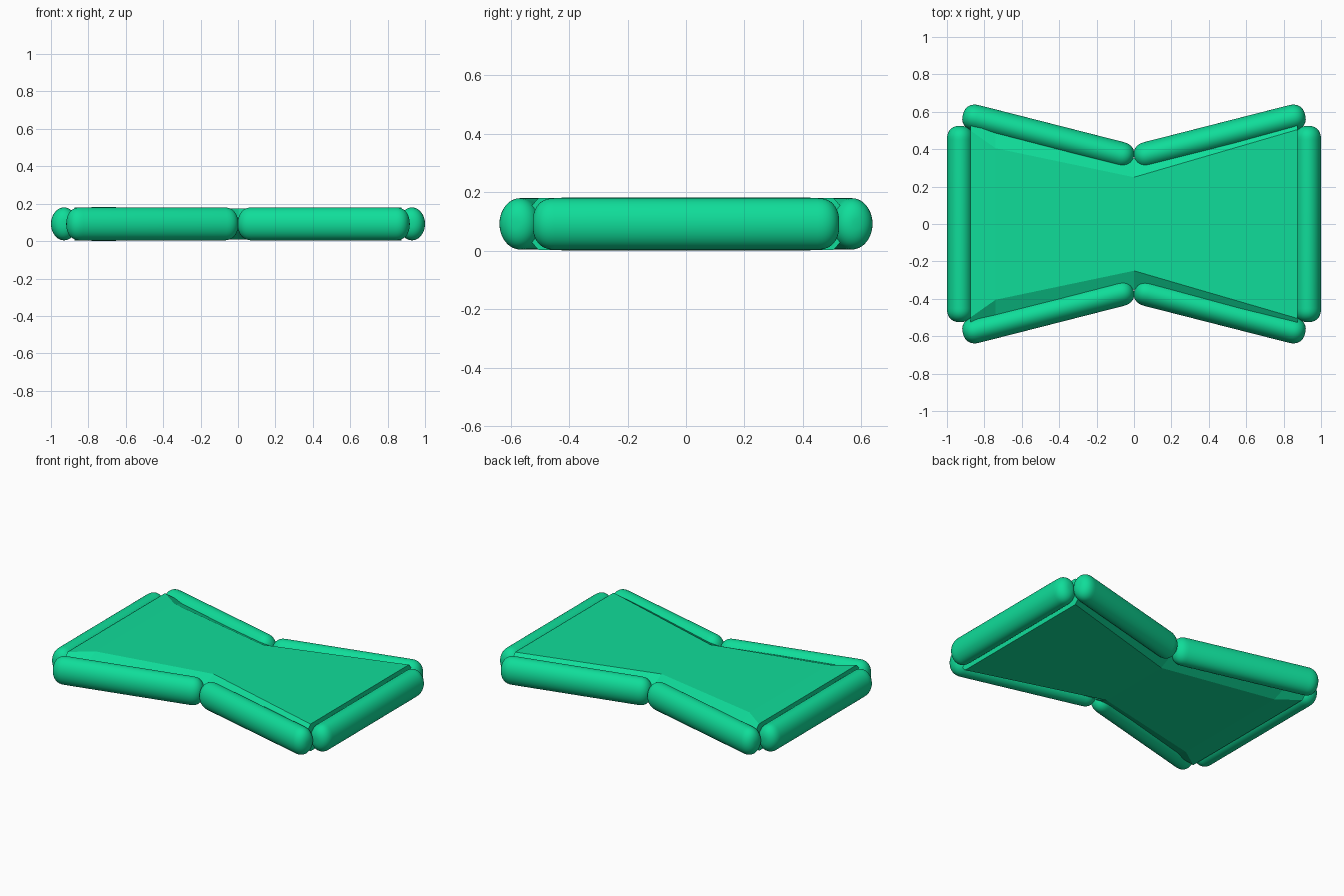
import bpy, bmesh
from math import sin, cos, pi, atan2, hypot

if "Cube" in bpy.data.objects:
    bpy.data.objects.remove(bpy.data.objects["Cube"])

mat = bpy.data.materials.new("green_vinyl")
mat.diffuse_color = (0.005, 0.72, 0.32, 1)
mat.use_nodes = True
mat.node_tree.nodes["Principled BSDF"].inputs["Base Color"].default_value = mat.diffuse_color

R, HZ, CZ = 0.07, 0.088, 0.092   # tube half width, half height, centre height


def finish(name, bm):
    bmesh.ops.recalc_face_normals(bm, faces=bm.faces)
    me = bpy.data.meshes.new(name)
    bm.to_mesh(me)
    bm.free()
    ob = bpy.data.objects.new(name, me)
    bpy.context.collection.objects.link(ob)
    me.materials.append(mat)
    return ob


def tube(name, a, b, sides=40, steps=10):
    """Inflated tube with rounded ends; a and b are its end tips."""
    length = hypot(b[0] - a[0], b[1] - a[1])
    cap = 0.075
    prof = []
    for i in range(1, steps + 1):
        t = pi / 2 * i / steps
        prof.append((-length / 2 + cap * (1 - cos(t) ** 0.85 if i < steps else 1), sin(t) ** 0.85))
    prof += [(-x, s) for x, s in reversed(prof)]
    bm = bmesh.new()
    rings = [[bm.verts.new((x, s * R * cos(2 * pi * k / sides), s * HZ * sin(2 * pi * k / sides)))
              for k in range(sides)] for x, s in prof]
    for p, q in zip(rings, rings[1:]):
        for k in range(sides):
            n = (k + 1) % sides
            bm.faces.new((p[k], p[n], q[n], q[k]))
    bm.faces.new(rings[0])
    bm.faces.new(rings[-1])
    ob = finish(name, bm)
    ob.location = ((a[0] + b[0]) / 2, (a[1] + b[1]) / 2, CZ)
    ob.rotation_euler.z = atan2(b[1] - a[1], b[0] - a[0])
    for f in ob.data.polygons:
        f.use_smooth = True
    return ob


# Six border tubes
for sx, side in ((-1, "left"), (1, "right")):
    tube(side + "_end_tube", (sx * 0.93, -0.525), (sx * 0.93, 0.525))
    for sy, end in ((-1, "front"), (1, "back")):
        tube(f"{end}_{side}_tube", (sx * 0.002, sy * 0.352), (sx * 0.915, sy * 0.585))

# Bow-tie panel with sloping long edges: x, flat half width, outer half width, inset from z extremes
stations = [(-0.875, 0.50, 0.55, 0.003), (-0.74, 0.405, 0.53, 0.0),
            (0, 0.25, 0.35, 0.008), (0.875, 0.505, 0.55, 0.002)]
bm = bmesh.new()
rings = []
for x, yf, yo, dz in stations:
    top, low = 0.182 - dz, 0.001 + dz
    pts = [(-yo, top - 0.05), (-yf, top), (yf, top), (yo, top - 0.05),
           (yo, low + 0.05), (yf, low), (-yf, low), (-yo, low + 0.05)]
    rings.append([bm.verts.new((x, y, z)) for y, z in pts])
for p, q in zip(rings, rings[1:]):
    for k in range(8):
        n = (k + 1) % 8
        bm.faces.new((p[k], p[n], q[n], q[k]))
bm.faces.new(rings[0])
bm.faces.new(rings[-1])
finish("centre_panel", bm)
